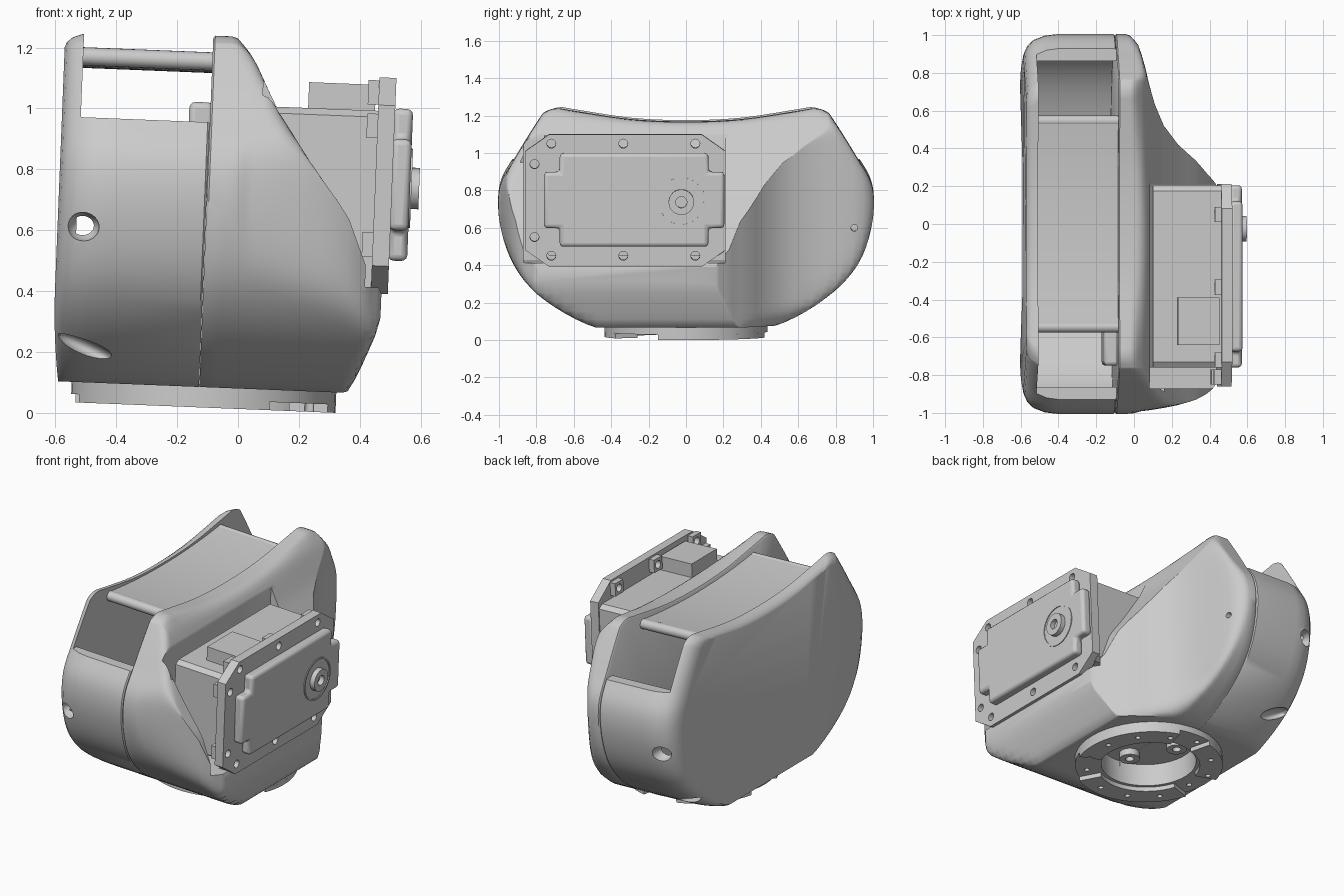
import bpy, bmesh, math
from mathutils import Matrix, Vector

if "Cube" in bpy.data.objects:
    bpy.data.objects.remove(bpy.data.objects["Cube"])

TILT = math.radians(2.3)      # the whole device leans slightly


def add(name, bm):
    bmesh.ops.recalc_face_normals(bm, faces=bm.faces)
    me = bpy.data.meshes.new(name)
    bm.to_mesh(me)
    bm.free()
    ob = bpy.data.objects.new(name, me)
    bpy.context.collection.objects.link(ob)
    return ob


def loft(name, rings, closed=False):
    bm = bmesh.new()
    vs = [[bm.verts.new(p) for p in r] for r in rings]
    n = len(vs[0])
    for a, b in zip(vs, vs[1:] + (vs[:1] if closed else [])):
        for i in range(n):
            bm.faces.new((a[i], a[(i + 1) % n], b[(i + 1) % n], b[i]))
    if not closed:
        bm.faces.new(vs[0])
        bm.faces.new(vs[-1])
    bmesh.ops.remove_doubles(bm, verts=bm.verts, dist=0.0004)
    return add(name, bm)


def box(name, x, y, z, bev=0):
    ob = loft(name, [[(a, y[0], z[0]), (a, y[1], z[0]), (a, y[1], z[1]), (a, y[0], z[1])] for a in x])
    return bevel(ob, bev) if bev else ob


def plate_x(name, pts, x0, x1):
    return loft(name, [[(x, y, z) for y, z in pts] for x in (x0, x1)])


def bevel(ob, w, seg=3):
    m = ob.modifiers.new('bevel', 'BEVEL')
    m.width, m.segments, m.limit_method = w, seg, 'ANGLE'
    return ob


def cyl(name, c, r, a, b, axis='Z', n=32):
    """Cylinder from a to b along the axis; c gives the two other coordinates."""
    def ring(h):
        for i in range(n):
            t = 2 * math.pi * i / n
            u, v = c[0] + r * math.cos(t), c[1] + r * math.sin(t)
            yield (u, v, h) if axis == 'Z' else (h, u, v)
    return loft(name, [list(ring(a)), list(ring(b))])


def arc_ring(name, c, r0, r1, z0, z1, start=0, end=360, n=48):
    full = end - start >= 360
    rings = []
    for i in range(n if full else n + 1):
        t = math.radians(start + (end - start) * i / n)
        rings.append([(c[0] + r * math.cos(t), c[1] + r * math.sin(t), z)
                      for r, z in ((r0, z0), (r1, z0), (r1, z1), (r0, z1))])
    return loft(name, rings, full)


def ellipsoid(c, size, rot=0):
    bm = bmesh.new()
    M = Matrix.Translation(c) @ Matrix.Rotation(rot, 4, 'Y') @ Matrix.Diagonal((*size, 1))
    bmesh.ops.create_uvsphere(bm, u_segments=32, v_segments=16, radius=1, matrix=M)
    return add('dent_cutter', bm)


def cut(ob, *cutters):
    for c in cutters:
        c.hide_render = True
        m = ob.modifiers.new('cut', 'BOOLEAN')
        m.operation, m.solver, m.object = 'DIFFERENCE', 'EXACT', c
    bpy.context.view_layer.update()
    me = bpy.data.meshes.new_from_object(ob.evaluated_get(bpy.context.evaluated_depsgraph_get()))
    ob.modifiers.clear()
    ob.data = me


def drop(*obs):
    for o in obs:
        bpy.data.objects.remove(o)


def lerp(tab, x):
    if x <= tab[0][0]:
        return tab[0][1]
    for (a, u), (b, v) in zip(tab, tab[1:]):
        if x <= b:
            return u + (v - u) * (x - a) / (b - a)
    return tab[-1][1]


def smin(a, b, k=0.06):
    h = max(k - abs(a - b), 0) / k
    return min(a, b) - h * h * k / 4


# Side outline of the shell (right half), splined and mirrored
HALF = [(0, .08), (.25, .08), (.48, .08), (.75, .225), (.92, .405), (.995, .62), (.995, .82), (.91, .98),
        (.785, 1.18), (.75, 1.218), (.69, 1.235), (.6, 1.222), (.3, 1.178), (0, 1.165)]
P = [Vector(p) for p in [(-.25, .08)] + HALF + [(-.3, 1.178)]]
half = []
for p0, p1, p2, p3 in zip(P, P[1:], P[2:], P[3:]):
    for k in range(5):
        t = k / 5
        q = (2 * p1 + (p2 - p0) * t + (2 * p0 - 5 * p1 + 4 * p2 - p3) * t * t
             + (3 * p1 - p0 - 3 * p2 + p3) * t ** 3) / 2
        half.append((max(0, q.x), max(.08, q.y)))
OUT = half + [(0, 1.165)] + [(-y, z) for y, z in half[:0:-1]]

# Rear half shell: flat outer face with rounded rim, hollow, open at the top
rear = []
for x, s in ((-.617, .86), (-.61, .9), (-.592, .94), (-.56, .97), (-.5, .993), (-.44, 1), (-.138, 1), (-.1315, .993)):
    rear.append([(x + (.035 * max(0, 1 - z / .4) ** 2 if x < -.55 else 0), y * s,
                  .08 + (z - .08) * (1 - (1 - s) * .35)) for y, z in OUT])
rear_shell = loft('rear_shell', rear)
hollow = loft('hollow_cutter', [[(x, y * .93, z if z > .6 else .6 + (z - .6) * .75) for y, z in OUT] for x in (-.555, -.1)])
slot = box('slot_cutter', (-.555, -.1), (-1.2, 1.2), (.95, 1.5))

# Front half shell: sections clipped by changing limits as it sweeps to the motor
TOP = [(-.07, 1.3), (-.03, 1.215), (.014, 1.15), (.09, 1.0), (.22, .81), (.334, .664), (.4, .5), (.44, .44), (.455, .41)]
BOT = [(.34, -1), (.357, .075), (.4, .17), (.44, .27), (.455, .33)]
YR = [(-.1, 1.1), (-.05, 1.02), (-.01, .95), (.015, .86), (.04, .73), (.07, .63), (.12, .52), (.2, .42), (.3, .335), (.36, .27), (.4, .23), (.455, .16)]
YL = [(-.1, 1.1), (.0, 1.01), (.2, .96), (.3, .93), (.36, .9), (.4, .87), (.455, .8)]
KY = [(-.1, .04), (0, .08), (.1, .18), (.3, .25)]
front = []
for x in (-.1305, -.124, -.07, -.05, -.03, -.01, .005, .02, .035, .05, .07, .095, .12, .16, .2, .25, .3, .34, .357,
          .38, .4, .42, .44, .455):
    s = .993 if x < -.13 else 1
    ring = []
    for y, z in OUT:
        soft = .06 + lerp([(0, 0), (.1, .14)], x) * min(1, max(0, y / .3))
        z = smin(z, lerp(TOP, x), soft)
        z = -smin(-z, -lerp(BOT, x), .03) if x > .35 else z
        y = smin(y, lerp(YR, x), lerp(KY, x)) if y > 0 else -smin(-y, lerp(YL, x))
        ring.append((y, z))
    # relax the clipped corner on the swept side
    for _ in range(int(lerp([(-.02, 0), (.1, 14)], x))):
        old = ring[:]
        for i in range(1, len(ring) - 1):
            if old[i][0] > .12 and old[i][1] > .2:
                ring[i] = tuple((old[i - 1][k] + 2 * old[i][k] + old[i + 1][k]) / 4 for k in (0, 1))
    front.append([(x, y * s, .08 + (z - .08) * s) for y, z in ring])
front_shell = loft('front_shell', front)
pocket = box('pocket_cutter', (.04, 1), (-.87, .208), (.43, 2))

# Underside recess and bolt dents
C = (-.115, 0)
recess = cyl('recess_cutter', C, .28, -.1, .18, n=48)
dents = []
for s in (-1, 1):
    dents += [ellipsoid((-.535, s * .985, .59), (.055, .09, .048)),
              ellipsoid((-.5, s * .7, .19), (.11, .06, .03), math.radians(24))]
pin = cyl('pin_hole_cutter', (.9, .6), .018, -.1, .3, 'X', 16)
cut(rear_shell, hollow, slot, recess, *dents)
cut(front_shell, pocket, recess, pin)
drop(hollow, slot, pocket, recess, pin, *dents)

# Handle plate bridging the top, with curled ends
rim = lambda y: 1.142 + .055 * (y / .68) ** 2
ys = [-.55 + 1.1 * i / 16 for i in range(17)]
plate_x('handle_plate', [(y, rim(y)) for y in ys] + [(y, rim(y) - .03) for y in ys[::-1]], -.56, -.12)
for s, n in ((-1, 'front'), (1, 'back')):
    cyl('handle_curl_' + n, (s * .545, rim(.55) - .028), .03, -.56, -.12, 'X', 20)
box('inner_block', (-.2, -.12), (-.75, -.5), (.7, 1.015), .02)

# Mounting ring with pads, bolt holes and bosses
ring = arc_ring('mount_ring', C, .28, .435, .04, .09)
pads = [arc_ring('mount_pad', C, .3, .435, .013, .04, a, b, 20) for a, b in ((-20, 75), (105, 165), (200, 300))]
holes = [cyl('bolt_cutter', (C[0] + .37 * math.cos(t), .37 * math.sin(t)), .016, -.1, .07, n=12)
         for t in [math.radians(30 * i + 10) for i in range(12)]]
for o in [ring] + pads:
    cut(o, *holes)
drop(*holes)
for i in range(3):
    t = math.radians(120 * i + 30)
    c = (C[0] + .17 * math.cos(t), .17 * math.sin(t))
    arc_ring('screw_boss', c, .025, .06, .14, .185, n=24)


# Motor: body, flange, raised cover, shaft and connector
def octagon(y0, y1, z0, z1, c):
    return [(y0 + c, z0), (y1 - c, z0), (y1, z0 + c * .7), (y1, z1 - c * .7),
            (y1 - c, z1), (y0 + c, z1), (y0, z1 - c * .7), (y0, z0 + c * .7)]


plate_x('motor_body', octagon(-.76, .205, .47, 1.01, .03), .06, .43)
flange = plate_x('motor_flange', octagon(-.86, .212, .41, 1.12, .13), .42, .476)
spots = [(y, z) for y in (-.72, -.335, .05) for z in (.47, 1.07)] + [(-.81, .57), (-.81, .96)]
bores = [cyl('screw_cutter', p, .024, .3, .6, 'X', 16) for p in spots]
cut(flange, *bores)
for (y, z) in spots:
    lug = box('flange_lug', (.385, .421), (y - .04, y + .04), (z - .04, z + .04))
    cut(lug, *bores)
drop(*bores)
y0, y1, z0, z1, a, b = -.76, .205, .52, 1.02, .085, .1
cover = plate_x('motor_cover', [(y0 + a, z0), (y1 - a, z0), (y1 - a, z0 + b), (y1, z0 + b), (y1, z1 - b), (y1 - a, z1 - b),
                                (y1 - a, z1), (y0 + a, z1), (y0 + a, z1 - b), (y0, z1 - b), (y0, z0 + b), (y0 + a, z0 + b)],
                .47, .535)
bevel(cover, .02)
turn = Matrix.Translation((0, -.025, .76)) @ Matrix.Rotation(math.pi / 2, 4, 'Y')
for name, r0, r1, h in (('shaft_hub', .03, .068, .565), ('shaft_collar', .12, .13, .54)):
    arc_ring(name, (0, 0), r0, r1, .52, h, n=32).data.transform(turn)
box('connector', (.19, .41), (-.64, -.39), (1.0, 1.095))

# Lean everything and shade smooth with crisp edges
for ob in list(bpy.context.scene.objects):
    ob.data.transform(Matrix.Rotation(TILT, 4, 'Y'))
    bpy.ops.object.select_all(action='DESELECT')
    ob.select_set(True)
    bpy.context.view_layer.objects.active = ob
    bpy.ops.object.shade_smooth_by_angle(angle=math.radians(45 if ob == front_shell else 32))
